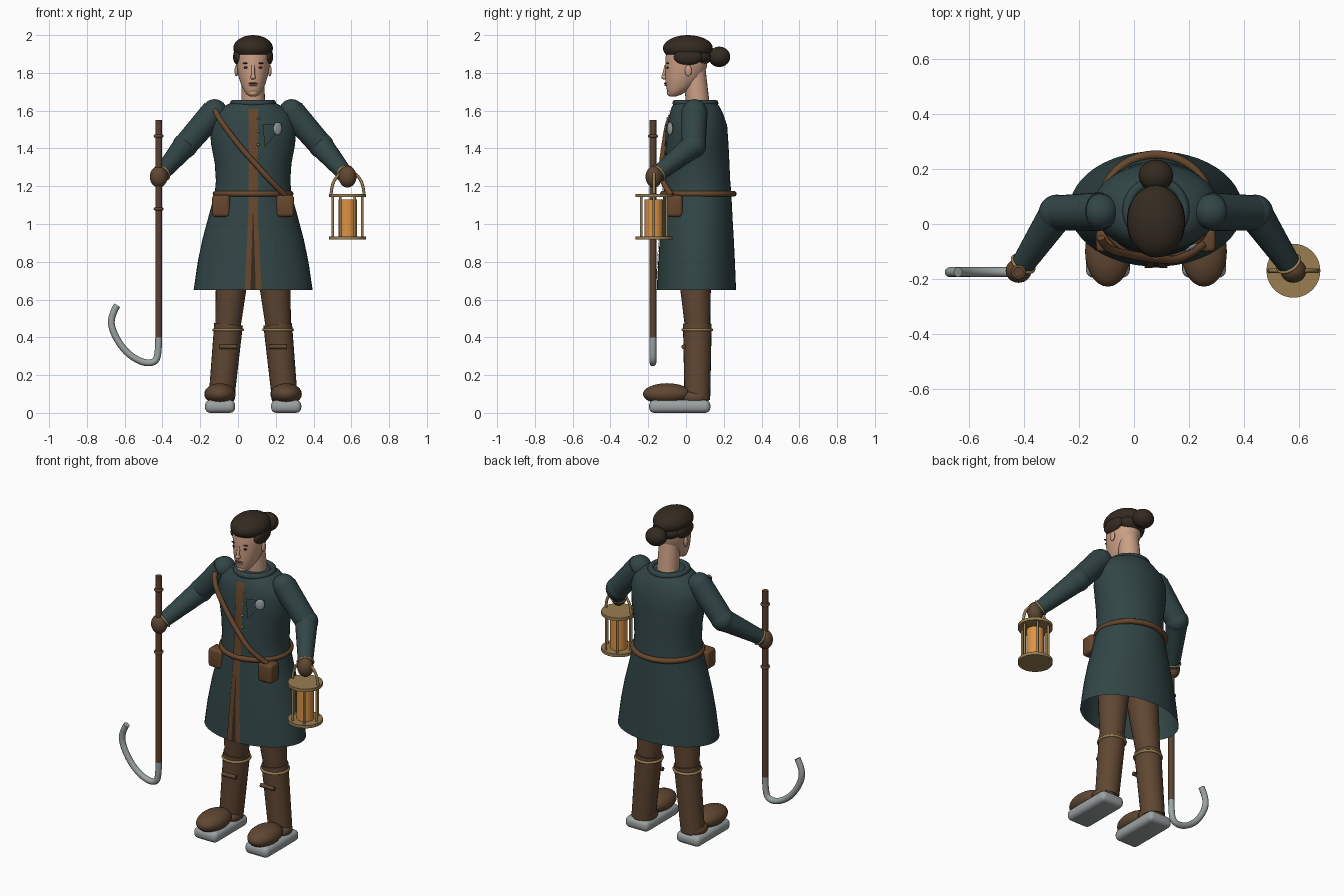
import bpy, bmesh
from math import sin, cos, pi, sqrt, radians
from mathutils import Vector, Matrix

cube = bpy.data.objects.get("Cube")
if cube:
    bpy.data.objects.remove(cube)

C = 0.08  # body centre line


def material(name, *rgb):
    m = bpy.data.materials.new(name)
    m.use_nodes = True
    m.diffuse_color = (*rgb, 1)
    bsdf = next(n for n in m.node_tree.nodes if n.type == 'BSDF_PRINCIPLED')
    bsdf.inputs["Base Color"].default_value = (*rgb, 1)
    bsdf.inputs["Roughness"].default_value = 0.7
    return m


TEAL = material("dark teal cloth", .032, .06, .062)
LEATHER = material("tan leather", .135, .062, .026)
BOOT = material("brown boot leather", .115, .062, .032)
WOOD = material("dark wood", .105, .055, .028)
BRASS = material("dull brass", .32, .21, .085)
METAL = material("grey metal", .33, .36, .36)
GLOW = material("amber glow", .72, .29, .06)
SKIN = material("skin", .60, .35, .235)
HAIR = material("dark hair", .034, .024, .015)


def finish(name, bm, mat):
    bmesh.ops.recalc_face_normals(bm, faces=bm.faces)
    me = bpy.data.meshes.new(name)
    bm.to_mesh(me)
    bm.free()
    me.materials.append(mat)
    me.polygons.foreach_set("use_smooth", [True] * len(me.polygons))
    me.set_sharp_from_angle(angle=radians(40))
    ob = bpy.data.objects.new(name, me)
    bpy.context.collection.objects.link(ob)
    return ob


def ball(name, mat, loc, size, rot=None):
    bm = bmesh.new()
    m = Matrix.Translation(loc) @ (rot or Matrix()) @ Matrix.Diagonal((*size, 1))
    bmesh.ops.create_uvsphere(bm, u_segments=28, v_segments=16, radius=1, matrix=m)
    return finish(name, bm, mat)


def rod(name, mat, a, b, r1, r2=None, segs=24):
    a, b = Vector(a), Vector(b)
    bm = bmesh.new()
    m = Matrix.Translation((a + b) / 2) @ (b - a).to_track_quat('Z', 'Y').to_matrix().to_4x4()
    bmesh.ops.create_cone(bm, cap_ends=True, segments=segs, radius1=r1,
                          radius2=r1 if r2 is None else r2, depth=(b - a).length, matrix=m)
    return finish(name, bm, mat)


def ring(name, mat, loc, rx, ry, r, axis=(0, 0, 1)):
    q = Vector(axis).to_track_quat('Z', 'Y')
    bm = bmesh.new()
    n, k = 40, 10
    v = [[bm.verts.new(q @ Vector((cos(2*pi*i/n) * (rx + r*cos(2*pi*j/k)),
                                   sin(2*pi*i/n) * (ry + r*cos(2*pi*j/k)),
                                   r*sin(2*pi*j/k))) + Vector(loc))
          for j in range(k)] for i in range(n)]
    for i in range(n):
        for j in range(k):
            bm.faces.new((v[i][j], v[i-1][j], v[i-1][j-1], v[i][j-1]))
    return finish(name, bm, mat)


def box(name, mat, loc, size, bevel):
    bm = bmesh.new()
    bmesh.ops.create_cube(bm, size=1, matrix=Matrix.Translation(loc) @ Matrix.Diagonal((*size, 1)))
    bmesh.ops.bevel(bm, geom=bm.edges[:], offset=bevel, segments=4, profile=.5, affect='EDGES')
    return finish(name, bm, mat)


def tube(name, mat, pts, r):
    cu = bpy.data.curves.new(name, 'CURVE')
    cu.dimensions, cu.bevel_depth, cu.bevel_resolution, cu.use_fill_caps = '3D', r, 4, True
    sp = cu.splines.new('NURBS')
    sp.points.add(len(pts) - 1)
    for p, co in zip(sp.points, pts):
        p.co = (*co, 1)
    sp.use_endpoint_u, sp.order_u = True, 3
    cu.materials.append(mat)
    ob = bpy.data.objects.new(name, cu)
    bpy.context.collection.objects.link(ob)
    return ob


def loft(name, mat, sections, cap_top=True, segs=48):
    """Stack ellipses given as (z, half width, centre y, half depth)."""
    bm = bmesh.new()
    rows = [[bm.verts.new((C + rx*cos(2*pi*i/segs), cy + ry*sin(2*pi*i/segs), z))
             for i in range(segs)] for z, rx, cy, ry in sections]
    for lo, hi in zip(rows, rows[1:]):
        for i in range(segs):
            bm.faces.new((lo[i-1], lo[i], hi[i], hi[i-1]))
    if cap_top:
        bm.faces.new(rows[-1])
    return finish(name, bm, mat)


def front_y(sections, x, z, lift=.006):
    """Depth of the front surface of a loft."""
    for a, b in zip(sections, sections[1:]):
        if a[0] <= z <= b[0]:
            t = (z - a[0]) / (b[0] - a[0])
            _, rx, cy, ry = [p + (q - p) * t for p, q in zip(a, b)]
            return cy - ry * sqrt(max(0, 1 - ((x - C) / rx) ** 2)) - lift


def strip(name, mat, z0, z1, low, high, lift=.006, steps=24):
    """Thin plate on the coat front; low and high are x limits at the ends."""
    bm = bmesh.new()
    rows = []
    for i in range(steps + 1):
        t = i / steps
        z = z0 + (z1 - z0) * t
        xa, xb = [C + p + (q - p) * t for p, q in zip(low, high)]
        rows.append([bm.verts.new((x, front_y(COAT, x, z, lift), z))
                     for x in [xa + (xb - xa) * k / 4 for k in range(5)]])
    for lo, hi in zip(rows, rows[1:]):
        for k in range(4):
            bm.faces.new((lo[k], lo[k+1], hi[k+1], hi[k]))
    return finish(name, bm, mat)


# Coat with open flared skirt
COAT = [(.65, .315, .055, .21), (.8, .293, .056, .203), (.92, .268, .057, .196),
        (1.04, .236, .058, .188), (1.16, .203, .06, .18), (1.23, .197, .06, .174),
        (1.32, .203, .06, .17), (1.42, .222, .06, .165), (1.52, .23, .06, .158),
        (1.58, .21, .055, .143), (1.62, .16, .052, .127), (1.645, .11, .05, .11)]
loft("coat", TEAL, COAT)
ring("collar", TEAL, (C, .05, 1.64), .104, .104, .018)
strip("coat_placket", LEATHER, 1.05, 1.61, (-.025, .025), (-.025, .025))
strip("coat_slit", HAIR, .652, 1.05, (-.03, .03), (-.012, .012), .004)
for s, side in ((-1, "right"), (1, "left")):
    strip(side + "_slit_trim", LEATHER, .652, 1.05,
          sorted((s*.014, s*.045)), sorted((s*.002, s*.025)))
strip("lapel", TEAL, 1.41, 1.53, (.062, .066), (.05, .155), .012)
for z in (1.35, 1.42, 1.49, 1.56):
    ball("coat_button", BRASS, (C + .028, front_y(COAT, C + .028, z), z), (.007,) * 3)
ball("badge", METAL, (.21, front_y(COAT, .21, 1.505, .014), 1.505), (.026, .008, .034),
     Matrix.Rotation(radians(32), 4, 'Z'))

# Belt, pouches and chest strap
ring("belt", LEATHER, (C, .065, 1.16), .198, .187, .016)
tube("chest_strap", LEATHER, [(-.12, -.05, 1.6), (-.11, -.09, 1.57), (0, -.115, 1.42),
                              (.1, -.13, 1.31), (.18, -.13, 1.22), (.25, -.075, 1.15)], .015)

# Head
HEAD = [(1.676, .018, -.07, .018), (1.685, .034, -.06, .035), (1.705, .048, -.045, .055),
        (1.735, .063, -.027, .08), (1.78, .077, -.01, .1), (1.83, .086, 0, .11),
        (1.88, .09, .004, .112), (1.93, .085, .005, .108), (1.97, .05, .01, .07)]
loft("head", SKIN, HEAD)
rod("neck", SKIN, (C, .065, 1.6), (C, .045, 1.82), .064, .058)
ball("nose", SKIN, (C, -.112, 1.778), (.014, .019, .014))
tube("nose_bridge", SKIN, [(C, -.104, 1.84), (C, -.112, 1.81), (C, -.119, 1.78)], .009)
ball("chin", SKIN, (C, -.078, 1.695), (.027, .024, .02))
for z in (1.735, 1.744):
    ball("lip", LEATHER if z > 1.74 else SKIN, (C, front_y(HEAD, C, z, 0), z), (.024, .008, .005))
for s, side in ((-1, "right"), (1, "left")):
    x = C + s * .037
    ball(side + "_eye", HAIR, (x, front_y(HEAD, x, 1.828, -.002), 1.828), (.013, .007, .006))
    ball(side + "_brow", HAIR, (x, front_y(HEAD, x, 1.851, -.002), 1.851), (.02, .007, .004))
    ball(side + "_ear", SKIN, (C + s*.088, .012, 1.812), (.01, .018, .03))
    ball(side + "_side_hair", HAIR, (C + s*.08, .01, 1.885), (.026, .075, .044))
ball("hair_cap", HAIR, (C, .01, 1.93), (.105, .132, .07))
ball("back_hair", HAIR, (C, .075, 1.885), (.085, .06, .045))
ball("hair_bun", HAIR, (C, .176, 1.885), (.063, .058, .054))

# Limbs and pouches on both sides
for s, side in ((-1, "right"), (1, "left")):
    def P(dx, y, z):
        return Vector((C + s * dx, y, z))
    shoulder, elbow, hand = P(.204, .045, 1.595), P(.36, .04, 1.415), P(.5, -.17, 1.25)
    ball(side + "_shoulder", TEAL, shoulder, (.066,) * 3)
    rod(side + "_upper_sleeve", TEAL, shoulder, elbow, .07, .064)
    ball(side + "_elbow", TEAL, elbow, (.067,) * 3)
    rod(side + "_forearm_sleeve", TEAL, elbow, hand, .064, .04)
    ball(side + "_glove", BOOT, hand, (.047, .044, .057))
    ring(side + "_cuff", BRASS, hand.lerp(elbow, .12), .044, .044, .006, hand - elbow)
    box(side + "_pouch", LEATHER, P(.17, -.06, 1.095), (.095, .085, .115), .018)

    rod(side + "_trouser_leg", BOOT, P(.135, .062, .44), P(.1, .04, .86), .066, .095)
    rod(side + "_boot_shaft", BOOT, P(.168, .06, .07), P(.13, .06, .47), .068, .076)
    ring(side + "_knee_band", BRASS, P(.132, .06, .44), .076, .076, .008)
    rod(side + "_boot_strap", BOOT, P(.085, -.012, .35), P(.178, -.012, .35), .012)
    ball(side + "_shoe", BOOT, P(.175, -.1, .1), (.083, .128, .057))
    ball(side + "_heel", BOOT, P(.17, .045, .08), (.074, .08, .045))
    box(side + "_sole", METAL, P(.175, -.033, .034), (.16, .325, .068), .028)

# Hooked staff
SX, SY = -.42, -.175
rod("staff", WOOD, (SX, SY, .4), (SX, SY, 1.55), .018)
for z in (1.08, 1.465):
    ring("staff_band", LEATHER, (SX, SY, z), .019, .019, .008)
tube("staff_hook", METAL, [(SX, SY, .41), (SX, SY, .33), (-.435, SY, .265), (-.51, SY, .265),
                           (-.6, SY, .325), (-.665, SY, .43), (-.675, SY, .51),
                           (-.64, SY, .57)], .018)

# Lantern
LX, LY = .58, -.17
rod("lantern_base", BRASS, (LX, LY, .917), (LX, LY, .935), .098, segs=40)
rod("lantern_top", BRASS, (LX, LY, 1.142), (LX, LY, 1.16), .098, segs=40)
rod("lantern_glow", GLOW, (LX, LY, .935), (LX, LY, 1.13), .049)
for i in range(6):
    x, y = LX + .078 * cos(i*pi/3), LY + .078 * sin(i*pi/3)
    rod("lantern_bar", BRASS, (x, y, .93), (x, y, 1.15), .007, segs=10)
tube("lantern_handle", BRASS, [(LX + .087 * cos(pi*i/12), LY, 1.16 + .12 * sin(pi*i/12))
                               for i in range(13)], .008)
